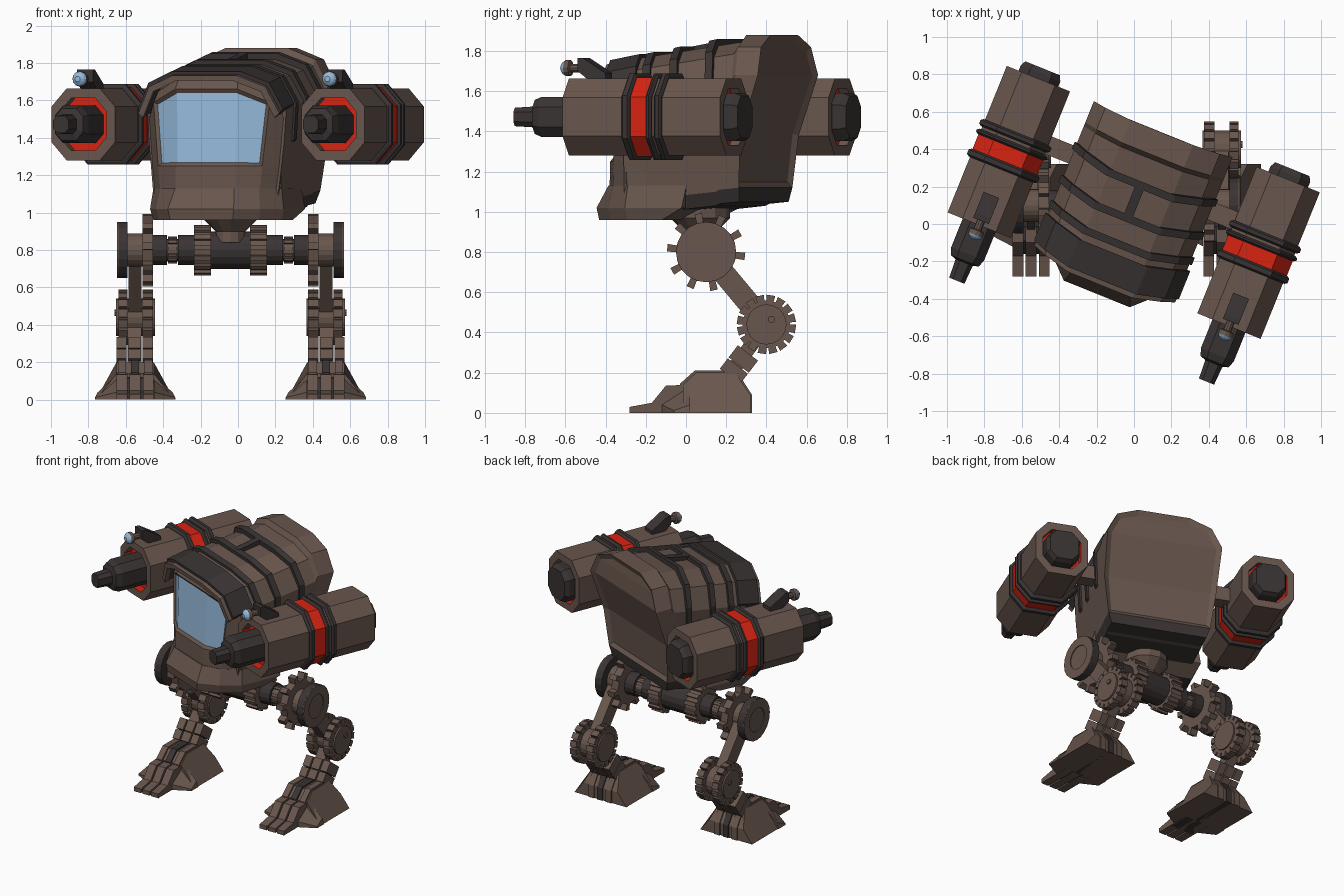
import bpy, bmesh, math
from mathutils import Matrix, Vector

if "Cube" in bpy.data.objects:
    bpy.data.objects.remove(bpy.data.objects["Cube"])

def material(name, col):
    m = bpy.data.materials.new(name)
    m.diffuse_color = (*col, 1)
    m.use_nodes = True
    m.node_tree.nodes["Principled BSDF"].inputs["Base Color"].default_value = m.diffuse_color
    return m

MATS = [material("brown armour", (.138, .093, .074)), material("dark metal", (.042, .033, .033)),
        material("red glow", (.68, .017, .006)), material("blue glass", (.305, .497, .716))]
BROWN, DARK, RED, GLASS = range(4)
I = Matrix.Identity(4)
BODY = Matrix.Translation((-.012, .09, 0)) @ Matrix.Rotation(math.radians(-22), 4, 'Z')  # torso twist

def finish(name, bm, M):
    bmesh.ops.recalc_face_normals(bm, faces=bm.faces)
    me = bpy.data.meshes.new(name)
    bm.to_mesh(me)
    bm.free()
    for m in MATS:
        me.materials.append(m)
    ob = bpy.data.objects.new(name, me)
    ob.matrix_world = M
    bpy.context.collection.objects.link(ob)

def loft(name, rings, mat=BROWN, M=I, rule=None, caps=True, edit=None):
    """Skin a list of closed rings; rule(face centre) picks a colour, edit changes the mesh."""
    bm = bmesh.new()
    R = [[bm.verts.new(p) for p in r] for r in rings]
    n = len(R[0])
    for a, b in zip(R, R[1:]):
        for i in range(n):
            bm.faces.new((a[i], a[(i + 1) % n], b[(i + 1) % n], b[i]))
    bm.faces.new(R[0])
    if caps:
        bm.faces.new(R[-1])
    for f in bm.faces:
        f.material_index = rule(f.calc_center_median()) if rule else mat
    if edit:
        edit(bm, R)
    finish(name, bm, M)

def tube(name, prof, cx, cz, mat=BROWN, n=8, M=BODY, rule=None):
    """Turned part along y from (radius, y) pairs; n = 8 gives the wide-chamfer octagon."""
    if n == 8:
        c = [(.95, -.5), (.95, .5), (.5, 1), (-.5, 1), (-.95, .5), (-.95, -.5), (-.5, -1), (.5, -1)]
    else:
        c = [(math.cos(i * math.tau / n), math.sin(i * math.tau / n)) for i in range(n)]
    loft(name, [[(cx + r * u, y, cz + r * v) for u, v in c] for r, y in prof], mat, M, rule)

def extrude(name, pts, x0, x1, mat=BROWN, M=I):
    loft(name, [[(x, y, z) for y, z in pts] for x in (x0, x1)], mat, M)

def wheel(name, prof, s, y, z, mat=BROWN, n=20, teeth=0, root=1.0, duty=.5):
    """Disc or gear on an x axis from (radius, distance from leg centre) pairs."""
    if teeth:
        a = math.tau / teeth
        c = [((i + o) * a, k) for i in range(teeth)
             for o, k in ((0, root), (.01 + (1 - duty), root), (1.03 - duty, 1), (.98, 1))]
    else:
        c = [(i * math.tau / n, 1) for i in range(n)]
    loft(name, [[(-.04 + s * d, y + r * k * math.cos(t), z + r * k * math.sin(t)) for t, k in c]
                for r, d in prof], mat)

def link(name, p, q, w, x0, x1, mat=BROWN):
    p, q = Vector(p), Vector(q)
    d = (q - p).normalized() * w / 2
    n = Vector((-d.y, d.x))
    extrude(name, [p + n, q + n, q - n, p - n], x0, x1, mat)

def sym(half):
    return list(half) + [(-x, y, z) for x, y, z in reversed(half)]

# ---- hull: bowed cross-sections from the cockpit to the rear panel
bow = lambda x: -.08 * max(0, 1 - (x / .4) ** 2)
roof = lambda y: 1.805 + .19 * y
def section(zt, zb):
    return [(.18, zt), (.33, zt - .06), (.40, zt - .2), (.39, 1.38), (.355, zb + .07), (.33, zb)]

REAR = [.43, .44, .45, .35, .33, .32]
def station(t, zt, zb):
    half = []
    for (x, z), r in zip(section(zt, zb), REAR):
        b = bow(x)
        half.append((x, -.27 + b + t * (r + .27 - b), z))
    return sym(half)

def rear_panel(bm, R):
    e = R[-1]
    faces = [bm.faces.new((e[i], e[i + 1], e[10 - i], e[11 - i])) for i in range(5)]
    faces[4].material_index = DARK
    bmesh.ops.recalc_face_normals(bm, faces=bm.faces)
    bmesh.ops.inset_region(bm, faces=faces[:4], thickness=.035, depth=-.02)

loft("hull", [station(0, 1.755, .98), station(.8, 1.845, 1.03), station(.83, 1.88, 1.04),
              station(1, 1.88, 1.05)], M=BODY, caps=False, edit=rear_panel,
     rule=lambda c: DARK if c.z < 1.09 else BROWN)

# ---- roof strips and brow, wrapped over the hull
def arch(name, ya, yb, count, out, mat, drop=0):
    rings = []
    for y in (ya, yb):
        h = section(roof(y) - drop, 1)[:count]
        o = [(x + out, y + bow(x), z + out) for x, z in h]
        i = [(x - .02, y + bow(x), z - .02) for x, z in h]
        rings.append(sym(o[::-1]) + sym(i[::-1])[::-1])
    loft(name, rings, mat, BODY)

for k, y in enumerate((.19, .0, -.145)):
    arch(f"roof_strip_{k}", y - .02, y + .02, 4, .014, DARK)
arch("brow", -.36, -.2, 3, .018, DARK)
arch("brow_front_rim", -.385, -.355, 3, .006, BROWN, .005)
loft("roof_spine", [[(x, y, roof(y + .07) + h) for x, h in ((-.025, -.03), (.025, -.03), (.025, .014), (-.025, .014))]
                    for y in (-.06, .12)], DARK, BODY)

# ---- cockpit with recessed glass
levels = [[(.17, -.44, 1.06), (.28, -.37, 1.06), (.365, -.26, 1.06), (.35, -.1, 1.06)],
          [(.17, -.435, 1.25), (.30, -.365, 1.25), (.375, -.27, 1.25), (.37, -.1, 1.25)],
          [(.18, -.42, 1.66), (.335, -.345, 1.59), (.39, -.27, 1.5), (.38, -.1, 1.5)],
          [(.17, -.39, 1.72), (.32, -.31, 1.65), (.385, -.25, 1.56), (.37, -.1, 1.53)]]
def glaze(bm, R):
    bmesh.ops.recalc_face_normals(bm, faces=bm.faces)
    win = [f for f in bm.faces if 1.3 < f.calc_center_median().z < 1.55 and f.calc_center_median().y < -.36
           and abs(f.calc_center_median().x) < .3]
    bmesh.ops.inset_region(bm, faces=win, thickness=.02, depth=-.015)
    for f in win:
        f.material_index = GLASS
loft("cockpit", [sym(l) for l in levels], M=BODY, edit=glaze)

# ---- flared lip under the cockpit
loft("chin_lip", [sym([(x, y, z) for x, y in h]) for z, h in (
    (1.13, [(.17, -.445), (.285, -.375), (.37, -.26), (.36, .05)]),
    (1.02, [(.19, -.50), (.30, -.395), (.385, -.27), (.385, .035)]),
    (.96, [(.18, -.49), (.29, -.385), (.37, -.26), (.36, -.08)]))], M=BODY,
    rule=lambda c: DARK if c.z < .965 else BROWN)

# ---- weapon pods
for s, side in ((-1, "left"), (1, "right")):
    cx, cz = s * .72, 1.472
    tube(side + "_pod", [(.14, -.34), (.14, -.395), (.192, -.395), (.192, .45), (.14, .45), (.14, .4)], cx, cz,
         rule=lambda c: RED if (c - Vector((cx, c.y, cz))).length < .145 and (c.y < -.3 or c.y > .39) else BROWN)
    tube(side + "_pod_red_band", [(.196, -.03), (.196, .055)], cx, cz, RED)
    for k, (a, b) in enumerate(((-.075, -.03), (.055, .085), (.1, .14))):
        tube(f"{side}_pod_ring_{k}", [(.2, a), (.215, a + .01), (.215, b - .01), (.2, b)], cx, cz, DARK)
    tube(side + "_gun_barrel", [(.1, -.3), (.1, -.56), (.085, -.6), (.052, -.61), (.046, -.715)], cx, cz, DARK)
    tube(side + "_pod_rear_plug", [(.12, .38), (.12, .48), (.105, .51)], cx, cz, DARK)
    extrude(side + "_pod_arm", [(.09, 1.44), (.19, 1.44), (.19, 1.54), (.09, 1.54)], s * .35, s * .56, BROWN, BODY)
    # sight on top of the pod
    extrude(side + "_sight_bracket", [(-.31, 1.655), (-.22, 1.655), (-.22, 1.69), (-.34, 1.765), (-.37, 1.765), (-.37, 1.70)],
            cx - .045, cx + .045, DARK, BODY)
    tube(side + "_sight_stem", [(.022, -.44), (.022, -.35)], cx, 1.715, BROWN, 10)
    tube(side + "_sight_lens", [(.015, -.475), (.033, -.462), (.04, -.45), (.04, -.425), (.025, -.42)], cx, 1.715, n=12,
         rule=lambda c: GLASS if c.y < -.452 else BROWN)

# ---- waist and hip axle
loft("waist", [[(-.04 + r * math.cos(i * math.pi / 6), .07 + r * math.sin(i * math.pi / 6), z) for i in range(12)]
               for r, z in ((.08, .84), (.08, .9), (.15, .97), (.15, 1.02))])
wheel("hip_axle", [(.1, -.11), (.1, .11)], 1, .1, .8, DARK, 16)

# ---- legs
for s, side in ((-1, "left"), (1, "right")):
    X = lambda d: -.04 + s * d
    H, K = (.1, .8), (.4, .44)
    wheel(side + "_hip_inner_gear", [(.135, .105), (.135, .195)], s, *H, teeth=14, root=.88)
    wheel(side + "_hip_shaft", [(.08, .19), (.08, .28), (.06, .28), (.06, .34), (.08, .34), (.08, .42)], s, *H, DARK, 16)
    wheel(side + "_hip_collar", [(.072, .285), (.072, .335)], s, *H, teeth=12, root=.9)
    wheel(side + "_hip_gear", [(.195, .415), (.195, .47)], s, *H, teeth=10, root=.77, duty=.36)
    wheel(side + "_hip_hub", [(.088, .46), (.088, .56)], s, *H)
    wheel(side + "_hip_disc", [(.15, .55), (.15, .6), (.085, .6), (.085, .575)], s, *H, DARK)
    wheel(side + "_hip_disc_face", [(.085, .6), (.149, .6), (.149, .606), (.085, .606), (.085, .58)], s, *H)
    wheel(side + "_hip_disc_core", [(.083, .57), (.083, .583)], s, *H, DARK)
    link(side + "_thigh", H, K, .11, X(.475), X(.545))
    # knee
    for k, (a, b) in enumerate(((.415, .47), (.55, .6))):
        wheel(f"{side}_knee_gear_{k}", [(.148, a), (.148, b)], s, *K, teeth=16, root=.8, duty=.8)
    wheel(side + "_knee_hub", [(.1, .405), (.1, .612)], s, *K)
    wheel(side + "_knee_bolt", [(.018, .6), (.018, .62)], s, K[0] + .025, K[1] + .025, n=8)
    # shin
    link(side + "_shin_rod", K, (.18, .14), .07, X(.475), X(.55))
    for k, (a, b) in enumerate(((.415, .47), (.48, .545), (.555, .61))):
        link(f"{side}_shin_block_{k}", (.308, .298), (.262, .238), .126, X(a), X(b))
        link(f"{side}_shin_block_low_{k}", (.258, .233), (.218, .181), .126, X(a), X(b))
    # foot: flared block with ridges, then three stepped toes
    prof = [(-.015, 0), (-.015, .14), (.05, .2), (.245, .2), (.32, .09), (.32, 0)]
    loft(side + "_foot", [[(X(.51) + u * max(.1, .21 - .8 * z), y, z) for y, z in prof] for u in (-1, 1)])
    for k, d in enumerate((.44, .51, .58)):
        extrude(f"{side}_foot_ridge_{k}", [(-.03, 0), (-.03, .145), (.045, .212), (.25, .212), (.328, .09), (.328, 0)],
                X(d - .022), X(d + .022), DARK if k == 1 else BROWN)
        extrude(f"{side}_toe_{k}", [(-.28, 0), (-.28, .03), (-.17, .05), (-.1, .135), (0, .14), (0, 0)],
                X(d - .029), X(d + .029))
    extrude(side + "_toe_core", [(-.16, 0), (-.16, .04), (-.09, .115), (0, .12), (0, 0)], X(.42), X(.6), DARK)
    for u in (-1, 1):
        c = X(.51)
        loft(f"{side}_side_toe_{u}", [[(c + u * .1, -.12, 0), (c + u * .1, -.12, .04), (c + u * .1, .02, .13), (c + u * .1, .02, 0)],
                                      [(c + u * .215, -.06, 0), (c + u * .215, -.06, .012), (c + u * .2, .02, .04), (c + u * .215, .02, 0)]])
